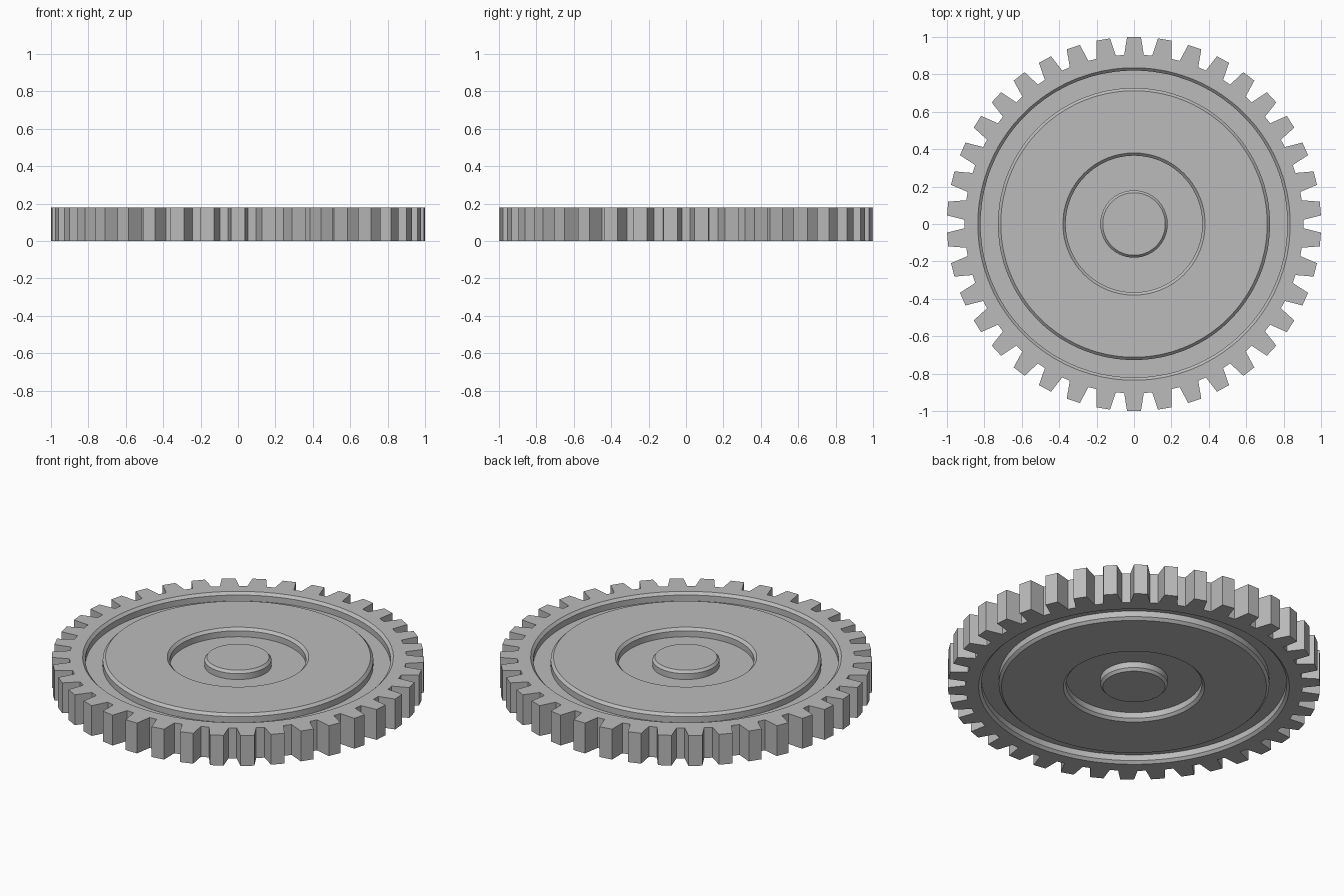
import bpy, bmesh, math

TEETH = 38
THICK = 0.18      # overall thickness
FLOOR = 0.13      # height of the recess floors, mirrored underneath
CH = 0.015        # edge chamfer
TIP_R, ROOT_R = 1.0, 0.905
TIP_HALF, ROOT_HALF = 0.037, 0.058   # half angles of a tooth

if "Cube" in bpy.data.objects:
    bpy.data.objects.remove(bpy.data.objects["Cube"], do_unlink=True)

steel = bpy.data.materials.new("grey_steel")
steel.use_nodes = True
grey = (0.5, 0.5, 0.5, 1)
steel.diffuse_color = grey
steel.node_tree.nodes["Principled BSDF"].inputs["Base Color"].default_value = grey

# Tooth outline in polar form; every ring shares its angles
outline = []
for i in range(TEETH):
    mid = math.pi / 2 + i * math.tau / TEETH
    outline += [(mid - ROOT_HALF, ROOT_R), (mid - TIP_HALF, TIP_R),
                (mid + TIP_HALF, TIP_R), (mid + ROOT_HALF, ROOT_R)]


def ring(bm, radius, z):
    """A loop of points; no radius means the toothed outline."""
    return [bm.verts.new((math.cos(a) * (radius or r), math.sin(a) * (radius or r), z))
            for a, r in outline]


def skin(bm, rings):
    n = len(outline)
    for a, b in zip(rings, rings[1:]):
        for i in range(n):
            j = (i + 1) % n
            bm.faces.new((a[i], a[j], b[j], b[i]))


def turned_part(name, profile, join=False, cap=False):
    """Turn an outside-to-inside top profile and mirror it underneath."""
    bm = bmesh.new()
    top = [ring(bm, r, z) for r, z in profile]
    bottom = [ring(bm, r, THICK - z) for r, z in reversed(profile)]
    if join:
        skin(bm, bottom + top)
    else:
        skin(bm, bottom)
        skin(bm, top)
    if cap:
        bm.faces.new(top[-1])
        bm.faces.new(bottom[0][::-1])
    mesh = bpy.data.meshes.new(name)
    bm.to_mesh(mesh)
    bm.free()
    mesh.materials.append(steel)
    obj = bpy.data.objects.new(name, mesh)
    bpy.context.collection.objects.link(obj)
    bpy.ops.object.select_all(action='DESELECT')
    obj.select_set(True)
    bpy.context.view_layer.objects.active = obj
    bpy.ops.object.shade_smooth_by_angle(angle=math.radians(25))
    return obj


# Toothed rim with its chamfered inner wall
turned_part("toothed_rim", [(None, THICK), (0.835, THICK),
                            (0.82, THICK - CH), (0.82, FLOOR)], join=True)

# Groove floor, raised web and the recess around the hub
turned_part("raised_web", [(0.82, FLOOR), (0.727, FLOOR), (0.727, THICK - CH),
                           (0.712, THICK), (0.38, THICK), (0.365, THICK - CH),
                           (0.365, FLOOR), (0.18, FLOOR)])

# Central hub boss
turned_part("hub", [(0.18, FLOOR), (0.18, THICK - CH), (0.167, THICK)], cap=True)
